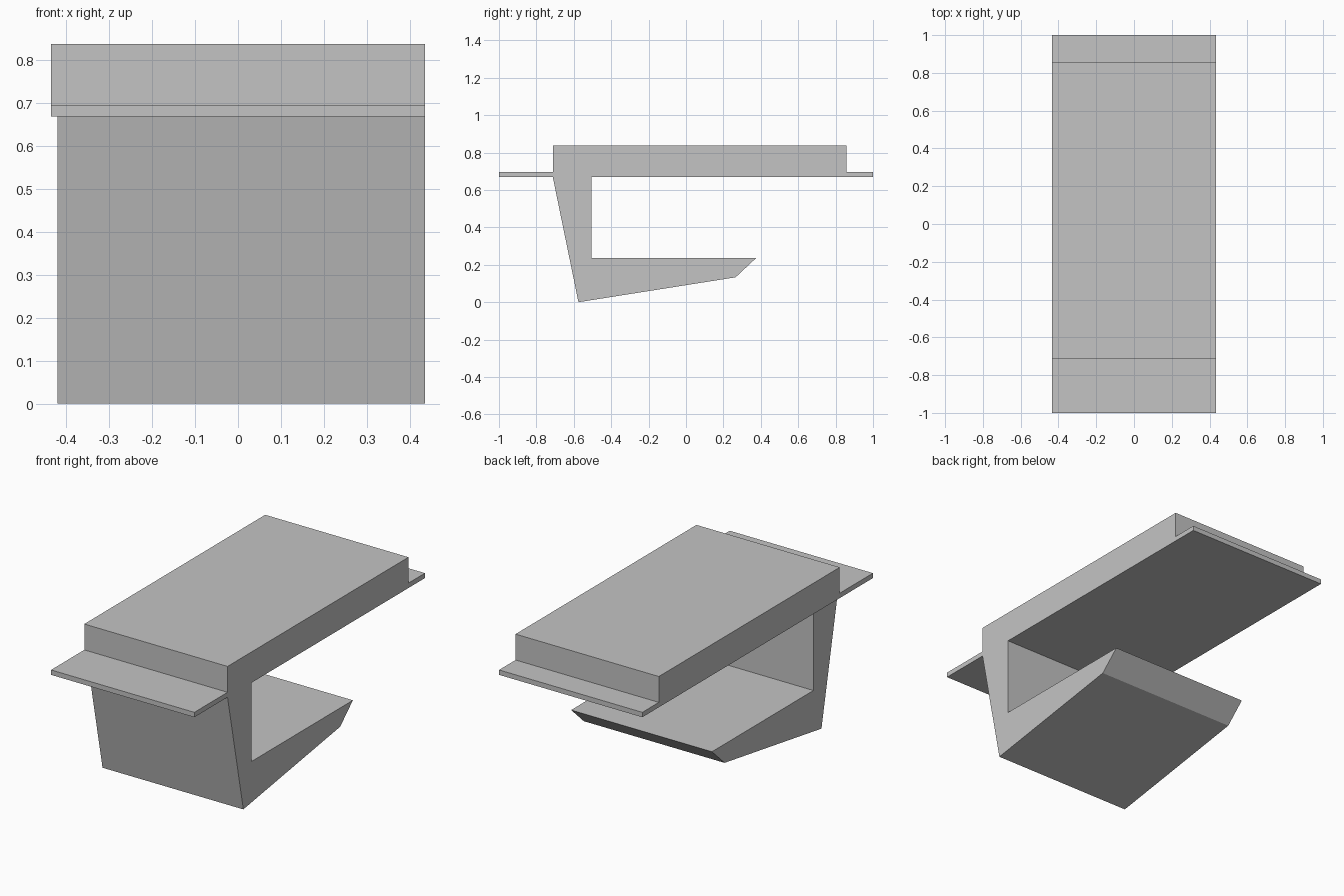
import bpy
import bmesh

cube = bpy.data.objects.get("Cube")
if cube:
    bpy.data.objects.remove(cube, do_unlink=True)

grey = bpy.data.materials.new("plain grey")
grey.use_nodes = True
GREY = (0.55, 0.55, 0.55, 1)
grey.diffuse_color = GREY
grey.node_tree.nodes["Principled BSDF"].inputs["Base Color"].default_value = GREY


def extrude_profile(name, profile, x_min, x_max):
    """Extrude a closed (y, z) outline along x."""
    bm = bmesh.new()
    face = bm.faces.new([bm.verts.new((x_min, y, z)) for y, z in profile])
    result = bmesh.ops.extrude_face_region(bm, geom=[face])
    moved = [v for v in result["geom"] if isinstance(v, bmesh.types.BMVert)]
    bmesh.ops.translate(bm, verts=moved, vec=(x_max - x_min, 0, 0))
    bmesh.ops.recalc_face_normals(bm, faces=bm.faces)
    mesh = bpy.data.meshes.new(name)
    bm.to_mesh(mesh)
    bm.free()
    mesh.materials.append(grey)
    obj = bpy.data.objects.new(name, mesh)
    bpy.context.collection.objects.link(obj)
    return obj


HALF_WIDTH = 0.435
BOTTOM, LEDGE, TOP = 0.668, 0.695, 0.837
FRONT, BACK = -0.712, 0.857

# Thick upper slab with a thin ledge at each end
extrude_profile("top_slab", [
    (-1, BOTTOM), (1, BOTTOM), (1, LEDGE), (BACK, LEDGE),
    (BACK, TOP), (FRONT, TOP), (FRONT, LEDGE), (-1, LEDGE),
], -HALF_WIDTH, HALF_WIDTH)

# Sloping front wall and tapered lower shelf, slightly narrower on the right
extrude_profile("lower_bracket", [
    (FRONT, BOTTOM), (-0.575, 0), (0.265, 0.133),
    (0.375, 0.236), (-0.505, 0.236), (-0.505, BOTTOM),
], -0.42, HALF_WIDTH)
